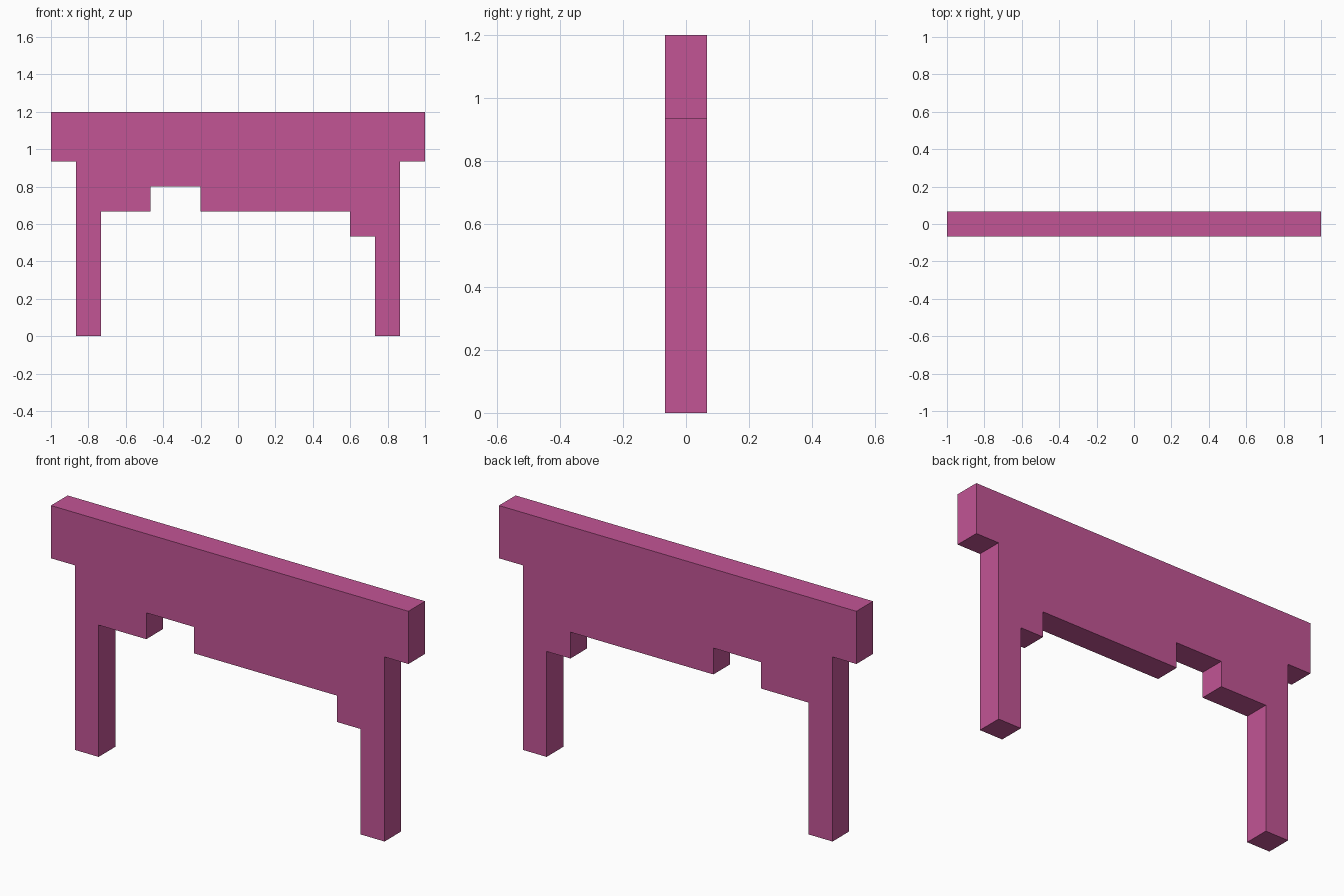
import bpy, bmesh
from mathutils import Vector

if "Cube" in bpy.data.objects:
    bpy.data.objects.remove(bpy.data.objects["Cube"])

U = 2 / 15  # modular unit: the frame is 15 units wide, 9 high, 1 deep

pink = bpy.data.materials.new("orchid_pink")
pink.diffuse_color = (0.54, 0.09, 0.30, 1)
pink.use_nodes = True
pink.node_tree.nodes["Principled BSDF"].inputs["Base Color"].default_value = pink.diffuse_color

# Stepped outline (x, z) in units, counter-clockwise seen from the front
outline = [
    (-7.5, 9), (-7.5, 7), (-6.5, 7),                        # left overhang
    (-6.5, 0), (-5.5, 0), (-5.5, 5),                        # left leg
    (-3.5, 5), (-3.5, 6), (-1.5, 6), (-1.5, 5),             # notch in the apron
    (4.5, 5), (4.5, 4), (5.5, 4),                           # step beside right leg
    (5.5, 0), (6.5, 0), (6.5, 7),                           # right leg
    (7.5, 7), (7.5, 9),                                     # right overhang
]

# Front face extruded backwards into a solid slab
bm = bmesh.new()
front = bm.faces.new([bm.verts.new((x * U, -U / 2, z * U)) for x, z in outline])
back = bmesh.ops.extrude_face_region(bm, geom=[front], use_keep_orig=True)["geom"]
bmesh.ops.translate(bm, vec=Vector((0, U, 0)),
                    verts=[g for g in back if isinstance(g, bmesh.types.BMVert)])
bmesh.ops.recalc_face_normals(bm, faces=bm.faces)

mesh = bpy.data.meshes.new("stepped_frame")
bm.to_mesh(mesh)
bm.free()
mesh.materials.append(pink)
frame = bpy.data.objects.new("stepped_frame", mesh)
bpy.context.collection.objects.link(frame)
